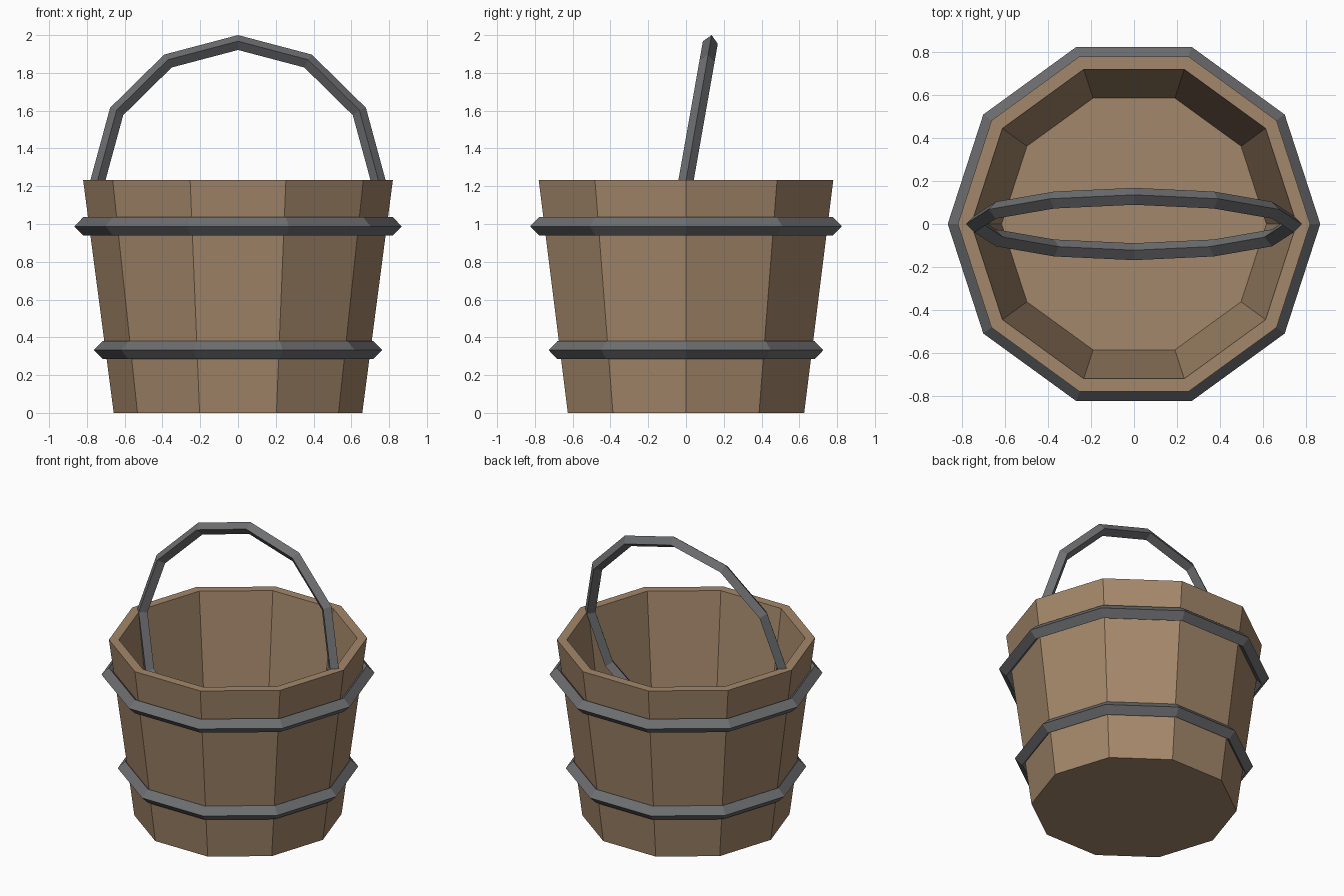
import bpy, bmesh
from math import cos, sin, pi, radians

cube = bpy.data.objects.get("Cube")
if cube:
    bpy.data.objects.remove(cube, do_unlink=True)


def make_material(name, rgb):
    mat = bpy.data.materials.new(name)
    mat.use_nodes = True
    color = (*rgb, 1.0)
    mat.diffuse_color = color
    mat.node_tree.nodes["Principled BSDF"].inputs["Base Color"].default_value = color
    return mat


wood = make_material("brown wood", (0.37, 0.245, 0.145))
iron = make_material("grey iron", (0.155, 0.157, 0.165))


def lathe(name, profile, sides, mat):
    """Sweep (radius, z) rings around z and cap the first and last ring."""
    bm = bmesh.new()
    rings = [[bm.verts.new((r * cos(2 * pi * i / sides), r * sin(2 * pi * i / sides), z))
              for i in range(sides)] for r, z in profile]
    for low, high in zip(rings, rings[1:]):
        for i in range(sides):
            j = (i + 1) % sides
            bm.faces.new((low[i], low[j], high[j], high[i]))
    bm.faces.new(rings[0])
    bm.faces.new(rings[-1])
    bmesh.ops.recalc_face_normals(bm, faces=bm.faces)
    mesh = bpy.data.meshes.new(name)
    bm.to_mesh(mesh)
    bm.free()
    mesh.materials.append(mat)
    obj = bpy.data.objects.new(name, mesh)
    bpy.context.collection.objects.link(obj)
    return obj


def iron_ring(name, radius, thickness, sides, z, tilt=0.0):
    """Ring with a diamond cross-section, tilted about x."""
    bpy.ops.mesh.primitive_torus_add(
        major_radius=radius, minor_radius=thickness, major_segments=sides,
        minor_segments=4, location=(0, 0, z), rotation=(tilt, 0, 0))
    obj = bpy.context.object
    obj.name = name
    obj.data.materials.append(iron)
    for face in obj.data.polygons:
        face.use_smooth = False
    return obj


# Tapered bucket: outer wall, flat rim, inner wall and raised floor
lathe("bucket_body", [(0.658, 0), (0.82, 1.233), (0.757, 1.233), (0.616, 0.14)], 10, wood)

# Hoops around the wall
iron_ring("lower_hoop", 0.716, 0.048, 10, 0.332)
iron_ring("upper_hoop", 0.819, 0.048, 10, 0.988)

# Full ring handle, its lower half hanging inside the bucket
iron_ring("handle", 0.742, 0.04, 12, 1.23, radians(80))
